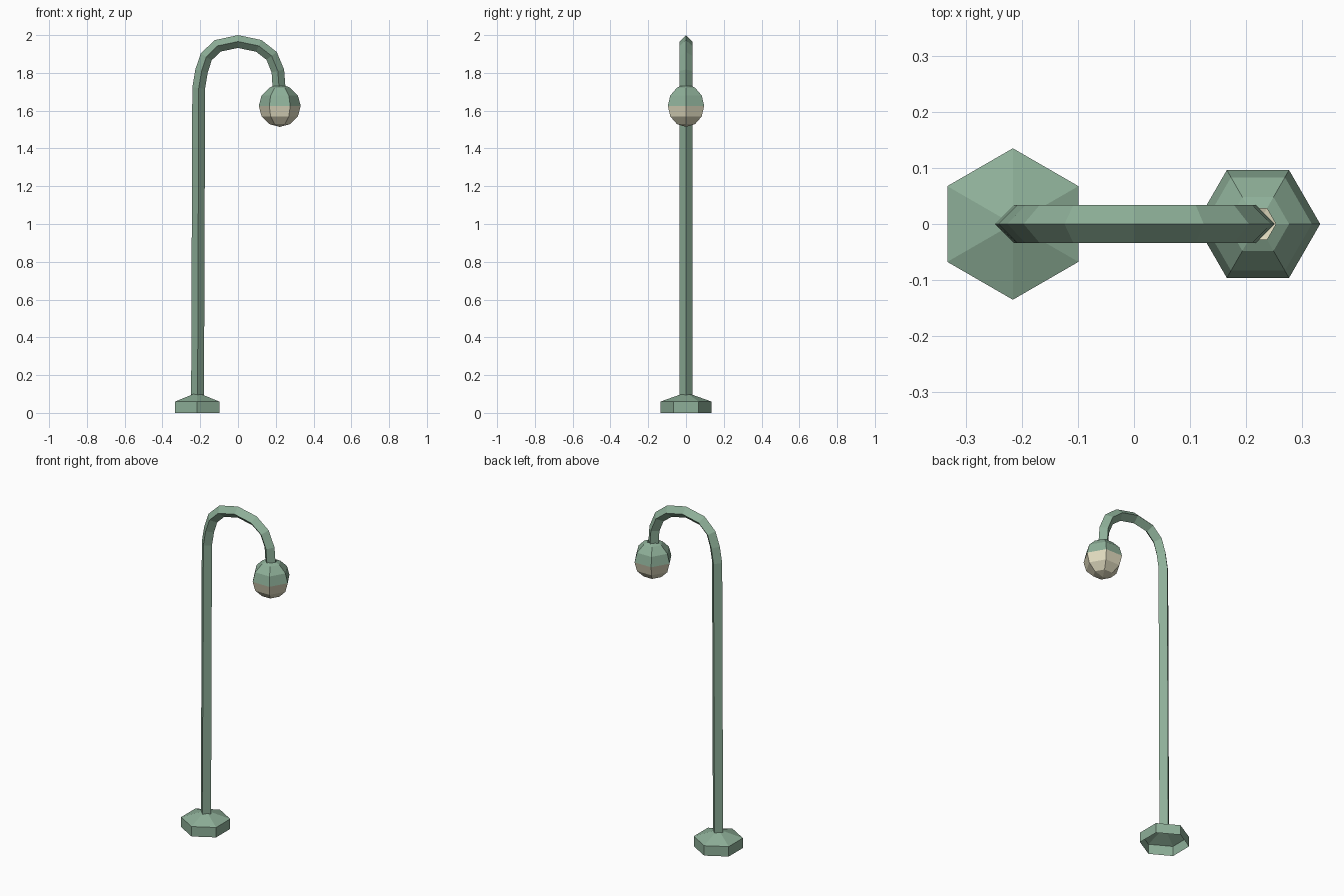
import bpy, bmesh, math
from mathutils import Vector

if "Cube" in bpy.data.objects:
    bpy.data.objects.remove(bpy.data.objects["Cube"])


def material(name, rgb):
    m = bpy.data.materials.new(name)
    m.diffuse_color = (*rgb, 1)
    m.use_nodes = True
    m.node_tree.nodes["Principled BSDF"].inputs["Base Color"].default_value = m.diffuse_color
    return m


GREEN = material("sage green", (0.27, 0.43, 0.315))
CREAM = material("warm cream", (0.76, 0.72, 0.53))


def loft(name, rings, mat, close_top=None):
    """Skin a list of equal-length point rings; optional apex point closes the last one."""
    bm = bmesh.new()
    vr = [[bm.verts.new(p) for p in r] for r in rings]
    n = len(rings[0])
    for a, b in zip(vr, vr[1:]):
        for i in range(n):
            j = (i + 1) % n
            bm.faces.new((a[i], a[j], b[j], b[i]))
    if close_top:
        tip = bm.verts.new(close_top)
        for i in range(n):
            bm.faces.new((vr[-1][i], vr[-1][(i + 1) % n], tip))
    me = bpy.data.meshes.new(name)
    bm.to_mesh(me)
    bm.free()
    me.materials.append(mat)
    ob = bpy.data.objects.new(name, me)
    bpy.context.collection.objects.link(ob)
    return ob


def hexagon(cx, r, z, turn=0.0, step=1):
    return [(cx + r * math.cos(turn + step * k * math.pi / 3),
             r * math.sin(turn + step * k * math.pi / 3), z) for k in range(6)]


# Hexagonal foot, open underneath, with a shallow pyramid top
PX = -0.216
loft("foot", [hexagon(PX, 0.135, z, math.pi / 6) for z in (0, 0.06)],
     GREEN, (PX, 0, 0.108))

# Post and curved arm: diamond section swept along a mitred path
path = [(-0.214, 0.09), (-0.208, 1.72), (-0.193, 1.81), (-0.168, 1.885), (-0.108, 1.943),
        (0, 1.966), (0.11, 1.943), (0.178, 1.89), (0.211, 1.81), (0.217, 1.725)]
pts = [Vector((x, 0, z)) for x, z in path]
R = 0.034
rings = []
for i, p in enumerate(pts):
    d_in = (p - pts[max(i - 1, 0)]).normalized()
    d_out = (pts[min(i + 1, len(pts) - 1)] - p).normalized()
    t = (d_in + d_out).normalized()
    side = Vector((-t.z, 0, t.x))
    y = Vector((0, R, 0))
    rings.append([p + side * R, p - y, p - side * R, p + y])
loft("post_and_arm", rings, GREEN)

# Lamp: six-sided globe, green hood above and cream glass below
LX, LZ, LR = 0.221, 1.625, 0.111


def lat(deg, step=1):
    a = math.radians(deg)
    return hexagon(LX, LR * math.cos(a), LZ + LR * math.sin(a), 0, step)


loft("lamp_hood", [lat(0), lat(30), lat(60), hexagon(LX, 0.032, LZ + 0.106)], GREEN)
loft("lamp_glass", [lat(0, -1), lat(-30, -1), lat(-60, -1)], CREAM, (LX, 0, LZ - LR))
